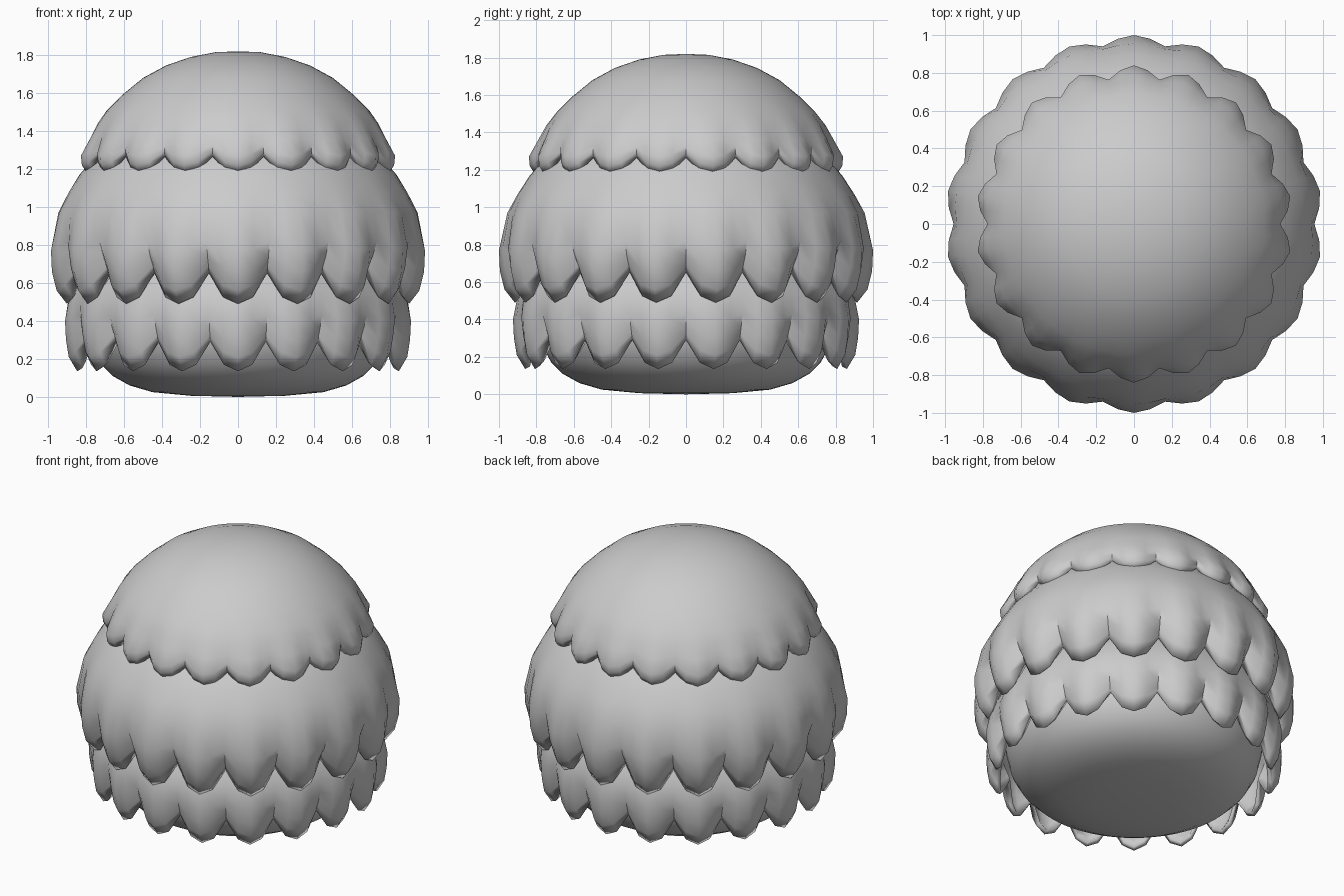
import bpy
import bmesh
from math import sin, cos, radians

if "Cube" in bpy.data.objects:
    bpy.data.objects.remove(bpy.data.objects["Cube"])

LOBES = 18
COLS = LOBES * 4


def revolve(name, rows, thickness=0.0, closed=False):
    """rows: (lobe radius, lobe z, notch radius, notch z); a zero radius is a pole."""
    bm = bmesh.new()
    rings = []
    for ra, za, rb, zb in rows:
        if ra == 0:
            rings.append([bm.verts.new((0, 0, za))] * COLS)
            continue
        ring = []
        for i in range(COLS):
            a = radians(90 + 360 * i / COLS)
            phase = i % 4
            wr = (0, 0.35, 1, 0.35)[phase]
            wz = (0, 0.22, 1, 0.22)[phase]
            r = ra + (rb - ra) * wr
            z = za + (zb - za) * wz
            ring.append(bm.verts.new((r * cos(a), r * sin(a), z)))
        rings.append(ring)
    for up, lo in zip(rings, rings[1:]):
        for i in range(COLS):
            j = (i + 1) % COLS
            corners = []
            for v in (up[i], lo[i], lo[j], up[j]):
                if v not in corners:
                    corners.append(v)
            bm.faces.new(corners)
    bmesh.ops.recalc_face_normals(bm, faces=bm.faces)
    # open shells: make sure normals point outward
    top = max(bm.faces, key=lambda f: f.calc_center_median().z)
    if top.normal.z < 0:
        bmesh.ops.reverse_faces(bm, faces=bm.faces)
    mesh = bpy.data.meshes.new(name)
    bm.to_mesh(mesh)
    bm.free()
    obj = bpy.data.objects.new(name, mesh)
    bpy.context.collection.objects.link(obj)
    if thickness:
        mod = obj.modifiers.new("thickness", 'SOLIDIFY')
        mod.thickness = thickness
        mod.offset = -1
    bpy.ops.object.select_all(action='DESELECT')
    obj.select_set(True)
    bpy.context.view_layer.objects.active = obj
    bpy.ops.object.shade_smooth_by_angle(angle=radians(45))
    return obj


def plain(*points):
    return [(r, z, r, z) for r, z in points]


# Top cap with small scallops
revolve("top_layer", plain((0, 1.82), (0.12, 1.815), (0.25, 1.79), (0.38, 1.745),
                           (0.5, 1.68), (0.61, 1.59), (0.69, 1.51)) + [
    (0.745, 1.44, 0.735, 1.44),
    (0.79, 1.36, 0.76, 1.38),
    (0.84, 1.27, 0.775, 1.33),
    (0.835, 1.22, 0.775, 1.295),
    (0.805, 1.175, 0.77, 1.265)], 0.02)

# Wide middle layer with rounded lobes
revolve("middle_layer", plain((0, 1.50), (0.3, 1.47), (0.55, 1.40), (0.73, 1.29),
                              (0.835, 1.17)) + [
    (0.90, 1.07, 0.895, 1.07),
    (0.955, 0.97, 0.94, 0.97),
    (1.0, 0.77, 0.955, 0.82),
    (0.995, 0.66, 0.925, 0.74),
    (0.97, 0.56, 0.895, 0.69),
    (0.915, 0.49, 0.88, 0.65)], 0.03)

# Lower layer with rounded lobes
revolve("lower_layer", plain((0, 1.10), (0.3, 1.06), (0.55, 0.95), (0.72, 0.81),
                             (0.83, 0.66)) + [
    (0.88, 0.57, 0.865, 0.57),
    (0.905, 0.50, 0.885, 0.51),
    (0.925, 0.40, 0.885, 0.43),
    (0.92, 0.30, 0.865, 0.365),
    (0.905, 0.21, 0.85, 0.325),
    (0.86, 0.135, 0.84, 0.29)], 0.03)

# Rounded inner body that forms the base
revolve("base", plain((0, 0.95), (0.4, 0.88), (0.65, 0.72), (0.77, 0.52),
                      (0.79, 0.36), (0.765, 0.25), (0.72, 0.17), (0.66, 0.11),
                      (0.57, 0.06), (0.45, 0.025), (0.25, 0.006), (0, 0)))
